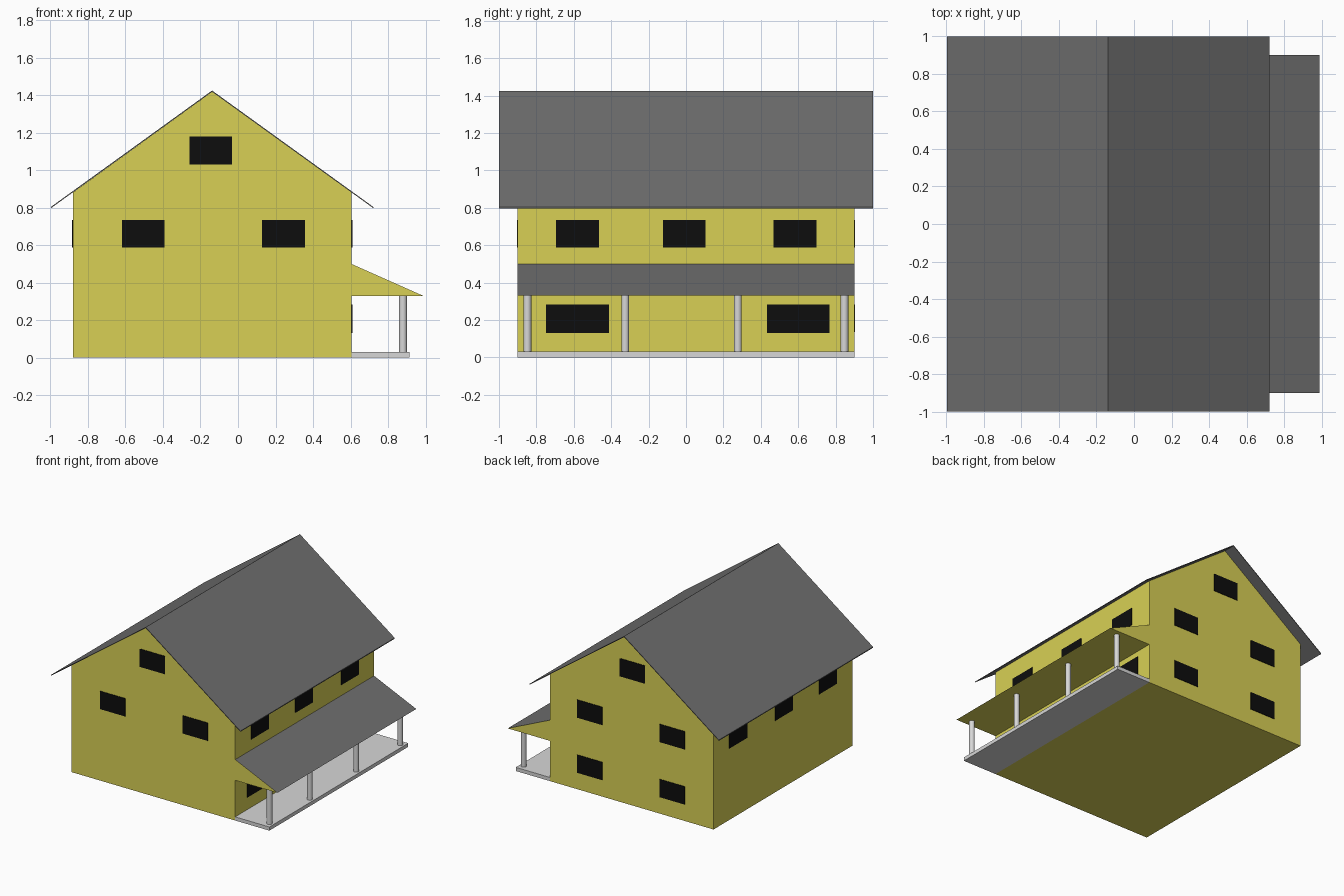
import bpy
import bmesh
from mathutils import Vector

cube = bpy.data.objects.get("Cube")
if cube:
    bpy.data.objects.remove(cube, do_unlink=True)


def material(name, colour):
    m = bpy.data.materials.new(name)
    m.use_nodes = True
    m.diffuse_color = (*colour, 1)
    bsdf = m.node_tree.nodes["Principled BSDF"]
    bsdf.inputs["Base Color"].default_value = (*colour, 1)
    bsdf.inputs["Roughness"].default_value = 0.8
    return m


YELLOW = material("yellow_siding", (0.69, 0.63, 0.09))
GREY = material("grey_roofing", (0.16, 0.16, 0.16))
WHITE = material("pale_trim", (0.68, 0.68, 0.68))
BLACK = material("black_glass", (0.004, 0.004, 0.004))


def finish(bm, name, *mats):
    bmesh.ops.recalc_face_normals(bm, faces=bm.faces)
    mesh = bpy.data.meshes.new(name)
    bm.to_mesh(mesh)
    bm.free()
    for m in mats:
        mesh.materials.append(m)
    obj = bpy.data.objects.new(name, mesh)
    bpy.context.collection.objects.link(obj)
    return obj


def prism(name, profile, half_depth, mat):
    """Extrude an x/z profile along y, centred on y = 0."""
    bm = bmesh.new()
    face = bm.faces.new([bm.verts.new((x, -half_depth, z)) for x, z in profile])
    ext = bmesh.ops.extrude_face_region(bm, geom=[face])
    moved = [v for v in ext["geom"] if isinstance(v, bmesh.types.BMVert)]
    bmesh.ops.translate(bm, verts=moved, vec=(0, 2 * half_depth, 0))
    return finish(bm, name, mat)


def box(name, centre, size, mat):
    bm = bmesh.new()
    bmesh.ops.create_cube(bm, size=1)
    bmesh.ops.scale(bm, verts=bm.verts, vec=size)
    bmesh.ops.translate(bm, verts=bm.verts, vec=centre)
    return finish(bm, name, mat)


LEFT, RIGHT, DEPTH = -0.88, 0.605, 0.9
RIDGE_X, RIDGE_Z = -0.138, 1.418
EAVE_OUT, EAVE_Z = 0.86, 0.797
SLOPE = (RIDGE_Z - EAVE_Z) / EAVE_OUT
SKIN = 0.007  # roof thickness
WALL_TOP = RIDGE_Z - SLOPE * (RIGHT - RIDGE_X)

# House body with gable ends
prism("house_walls", [(LEFT, 0), (RIGHT, 0), (RIGHT, WALL_TOP),
                      (RIDGE_X, RIDGE_Z), (LEFT, WALL_TOP)], DEPTH, YELLOW)

# Thin overhanging main roof
lower = [(RIDGE_X - EAVE_OUT, EAVE_Z), (RIDGE_X, RIDGE_Z), (RIDGE_X + EAVE_OUT, EAVE_Z)]
upper = [(x, z + SKIN) for x, z in reversed(lower)]
prism("main_roof", lower + upper, 1.0, GREY)

# Porch roof: grey slope, siding on the ends and underside
porch = prism("porch_roof", [(RIGHT, 0.33), (0.988, 0.33), (RIGHT, 0.5)], DEPTH, YELLOW)
porch.data.materials.append(GREY)
for p in porch.data.polygons:
    p.material_index = int(p.normal.z > 0.5)

# Porch deck and posts
box("porch_deck", ((RIGHT + 0.915) / 2, 0, 0.015), (0.915 - RIGHT, 2 * DEPTH, 0.03), WHITE)
for i, y in enumerate((-0.848, -0.325, 0.277, 0.847)):
    bm = bmesh.new()
    bmesh.ops.create_cone(bm, cap_ends=True, segments=24, radius1=0.021,
                          radius2=0.021, depth=0.302)
    bmesh.ops.translate(bm, verts=bm.verts, vec=(0.88, y, 0.18))
    post = finish(bm, f"porch_post_{i + 1}", WHITE)
    bpy.ops.object.select_all(action="DESELECT")
    post.select_set(True)
    bpy.context.view_layer.objects.active = post
    bpy.ops.object.shade_smooth_by_angle()

# Windows as thin plates on each wall
PLATE, WIDE, TALL = 0.009, 0.228, 0.147
LOW, HIGH, ATTIC = 0.21, 0.662, 1.105
for side, y in (("front", -DEPTH), ("back", DEPTH)):
    spots = [(-0.505, HIGH), (0.243, HIGH), (-0.145, ATTIC)]
    if side == "back":
        spots += [(-0.505, LOW), (0.243, LOW)]
    for i, (x, z) in enumerate(spots):
        box(f"{side}_window_{i + 1}", (x, y, z), (WIDE, PLATE, TALL), BLACK)
for side, x in (("eave", LEFT), ("porch", RIGHT)):
    for i, y in enumerate((-0.58, -0.01, 0.583)):
        box(f"{side}_side_upper_window_{i + 1}", (x, y, HIGH), (PLATE, WIDE, TALL), BLACK)
for i, y in enumerate((-0.58, 0.6)):
    box(f"porch_side_lower_window_{i + 1}", (RIGHT, y, LOW - 0.003), (PLATE, 0.335, 0.152), BLACK)
